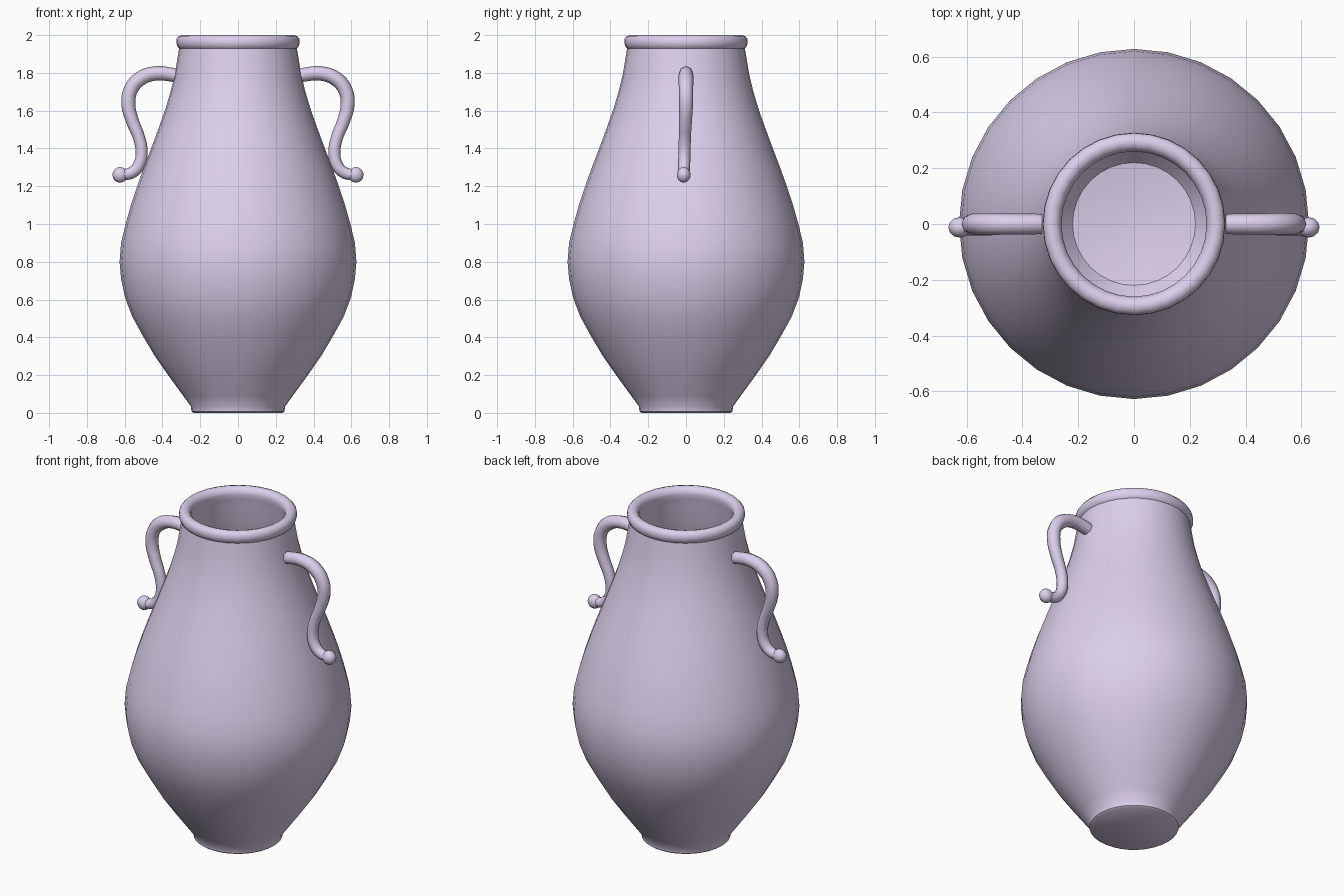
import bpy, bmesh, math
from mathutils import Vector

if "Cube" in bpy.data.objects:
    bpy.data.objects.remove(bpy.data.objects["Cube"])

SEG = 32


def lathe(name, profile):
    """Revolve an (r, z) profile that begins and ends on the axis."""
    bm = bmesh.new()
    verts = [bm.verts.new((r, 0, z)) for r, z in profile]
    edges = [bm.edges.new(p) for p in zip(verts, verts[1:])]
    bmesh.ops.spin(bm, geom=verts + edges, cent=(0, 0, 0), axis=(0, 0, 1),
                   angle=math.tau, steps=SEG, use_duplicate=False)
    bmesh.ops.remove_doubles(bm, verts=bm.verts, dist=0.0005)
    bmesh.ops.recalc_face_normals(bm, faces=bm.faces)
    mesh = bpy.data.meshes.new(name)
    bm.to_mesh(mesh)
    bm.free()
    obj = bpy.data.objects.new(name, mesh)
    bpy.context.collection.objects.link(obj)
    finish(obj, 40)
    return obj


def finish(obj, angle):
    obj.data.materials.append(clay)
    bpy.ops.object.select_all(action='DESELECT')
    obj.select_set(True)
    bpy.context.view_layer.objects.active = obj
    bpy.ops.object.shade_smooth_by_angle(angle=math.radians(angle))


clay = bpy.data.materials.new("lilac_glaze")
clay.diffuse_color = (0.72, 0.63, 0.84, 1)
clay.use_nodes = True
clay.node_tree.nodes["Principled BSDF"].inputs["Base Color"].default_value = clay.diffuse_color

# Vase body: foot, belly, neck, rolled rim, then the hollow inside
foot = [(0, 0), (0.235, 0), (0.246, 0.008), (0.25, 0.035)]
belly = [(0.29, 0.09), (0.37, 0.2), (0.44, 0.3), (0.505, 0.41), (0.56, 0.51),
         (0.598, 0.61), (0.619, 0.71), (0.627, 0.8), (0.619, 0.9),
         (0.595, 1.0), (0.567, 1.1), (0.534, 1.2), (0.498, 1.3),
         (0.46, 1.4), (0.423, 1.5), (0.387, 1.6), (0.357, 1.7),
         (0.335, 1.79), (0.32, 1.88), (0.312, 1.93)]
rim = [(0.32, 1.937), (0.327, 1.958), (0.325, 1.98), (0.313, 1.995),
       (0.295, 2.0), (0.278, 1.995), (0.265, 1.982), (0.26, 1.96)]
inside = [(r - 0.045, z) for r, z in reversed(belly[1:])]
floor = [(0.22, 0.07), (0.08, 0.05), (0, 0.05)]
lathe("vase_body", foot + belly + rim + inside + floor)

# S-shaped handle centre line: x, y, z, tube radius
PATH = [(0.29, 0.0, 1.775, .035), (0.36, 0.0, 1.792, .037), (0.44, 0.0, 1.797, .038),
        (0.52, 0.0, 1.768, .039), (0.57, 0.0, 1.705, .038),
        (0.58, 0.0, 1.63, .037), (0.557, -0.003, 1.54, .034),
        (0.525, -0.006, 1.46, .032), (0.51, -0.008, 1.38, .032),
        (0.525, -0.01, 1.31, .032), (0.565, -0.011, 1.27, .031),
        (0.615, -0.012, 1.26, .029)]


def handle(side, sign):
    curve = bpy.data.curves.new(side + "_handle", 'CURVE')
    curve.dimensions = '3D'
    curve.bevel_depth = 1.0
    curve.bevel_resolution = 2
    curve.resolution_u = 4
    curve.use_fill_caps = True
    spline = curve.splines.new('BEZIER')
    spline.bezier_points.add(len(PATH) - 1)
    for p, (x, y, z, r) in zip(spline.bezier_points, PATH):
        p.co = (sign * x, y, z)
        p.radius = r
        p.handle_left_type = p.handle_right_type = 'AUTO'
    obj = bpy.data.objects.new(side + "_handle", curve)
    bpy.context.collection.objects.link(obj)
    bpy.ops.object.select_all(action='DESELECT')
    obj.select_set(True)
    bpy.context.view_layer.objects.active = obj
    bpy.ops.object.convert(target='MESH')
    finish(bpy.context.object, 50)

    # Small knob on the curled lower end
    bpy.ops.mesh.primitive_uv_sphere_add(segments=12, ring_count=8, radius=0.041,
                                         location=(sign * 0.624, -0.012, 1.26))
    knob = bpy.context.object
    knob.name = side + "_handle_knob"
    knob.scale.y = 0.9
    finish(knob, 60)


for side, sign in (("right", 1), ("left", -1)):
    handle(side, sign)
